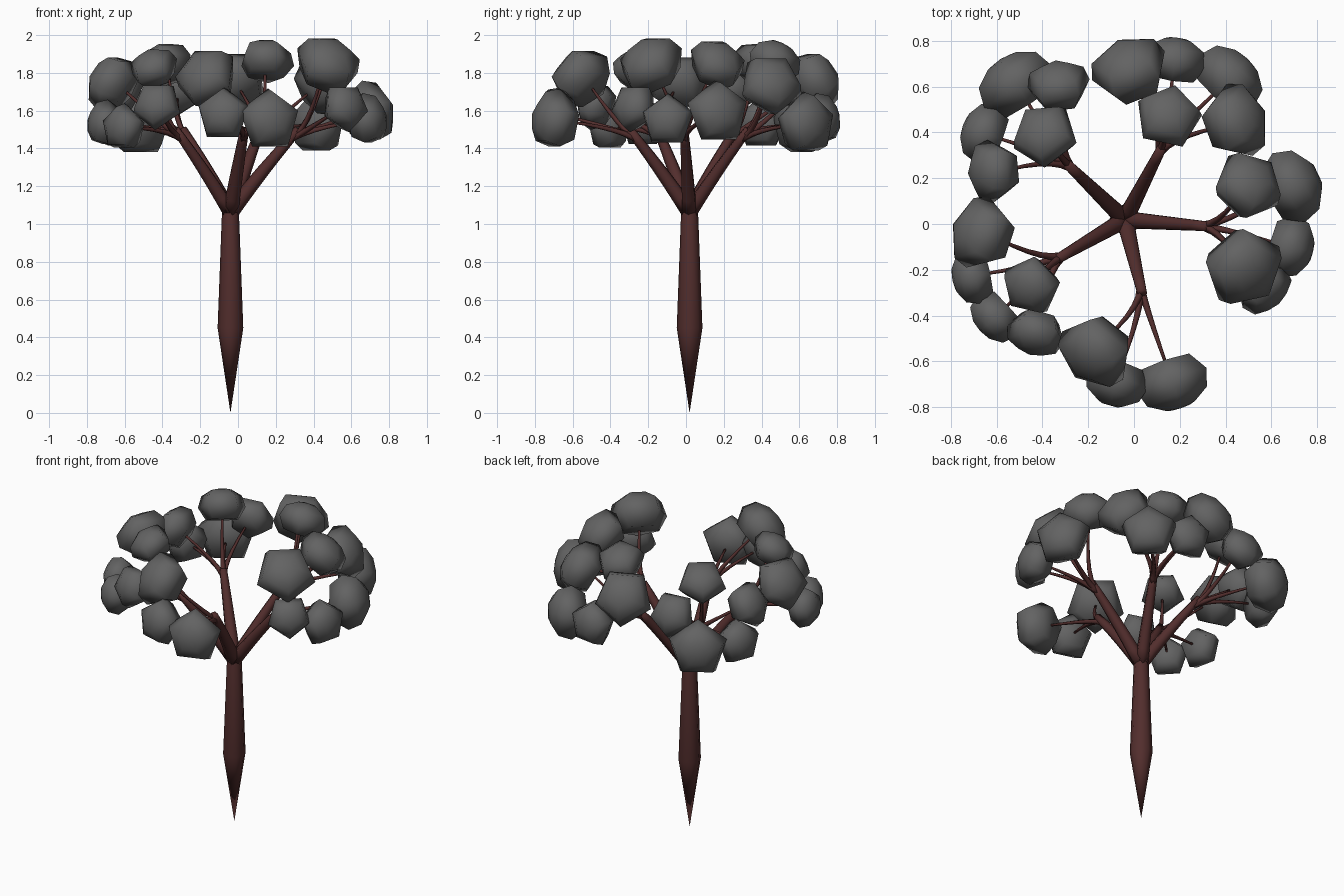
import bpy
import bmesh
from math import cos, sin, tau
from mathutils import Vector

if "Cube" in bpy.data.objects:
    bpy.data.objects.remove(bpy.data.objects["Cube"], do_unlink=True)


def make_material(name, rgb):
    mat = bpy.data.materials.new(name)
    mat.use_nodes = True
    color = (*rgb, 1)
    mat.diffuse_color = color
    mat.node_tree.nodes["Principled BSDF"].inputs["Base Color"].default_value = color
    return mat


BARK = make_material("dark red bark", (0.085, 0.027, 0.026))
LEAF = make_material("grey foliage", (0.124, 0.124, 0.124))


def ring_solid(name, centers, radii, sides, mat, axis=None, turn=0.0):
    """Skin rings of vertices along a path; a zero radius closes to a point."""
    bm = bmesh.new()
    rings = []
    last = len(centers) - 1
    for i, (center, radius) in enumerate(zip(centers, radii)):
        along = axis or (centers[min(i + 1, last)] - centers[max(i - 1, 0)]).normalized()
        # "up" projected across the path keeps the rings aligned
        guide = Vector((0, 0, 1)) if abs(along.z) < 0.98 else Vector((0, 1, 0))
        up = (guide - along * guide.dot(along)).normalized()
        side = up.cross(along)
        rings.append([
            bm.verts.new(center + radius * (up * cos(a) + side * sin(a)))
            for a in (turn + tau * k / sides for k in range(sides))
        ])
    for low, high in zip(rings, rings[1:]):
        for k in range(sides):
            n = (k + 1) % sides
            bm.faces.new((low[k], low[n], high[n], high[k]))
    bm.faces.new(rings[0][::-1])
    bm.faces.new(rings[-1])
    bmesh.ops.remove_doubles(bm, verts=bm.verts, dist=0.0005)
    bmesh.ops.recalc_face_normals(bm, faces=bm.faces)
    for face in bm.faces:
        face.smooth = True
    mesh = bpy.data.meshes.new(name)
    bm.to_mesh(mesh)
    bm.free()
    mesh.materials.append(mat)
    obj = bpy.data.objects.new(name, mesh)
    bpy.context.collection.objects.link(obj)


def limb(name, start, bend, end, r0, r1, sides, steps=6):
    """Tapered limb on a quadratic curve."""
    ts = [i / steps for i in range(steps + 1)]
    path = [start * (1 - t) ** 2 + bend * 2 * t * (1 - t) + end * t * t for t in ts]
    ring_solid(name, path, [r0 + (r1 - r0) * t for t in ts], sides, BARK)


def clump(name, center, axis, radius, turn):
    """Five-sided domed foliage clump with a flat inner side."""
    profile = [(0.68, -0.6), (1, -0.1), (0.85, 0.36), (0.42, 0.6), (0, 0.65)]
    ring_solid(name, [center + axis * h * radius for r, h in profile],
               [r * radius for r, h in profile], 5, LEAF, axis, turn)


# Trunk: spindle with a pointed foot
TRUNK_X, TRUNK_Y = -0.04, 0.019
trunk_profile = [(0, 0), (0.068, 0.45), (0.045, 1.06), (0.03, 1.12)]
ring_solid("trunk", [Vector((TRUNK_X, TRUNK_Y, z)) for r, z in trunk_profile],
           [r for r, z in trunk_profile], 8, BARK, Vector((0, 0, 1)))

# Each bough: fork position, then its clumps as x, y, z, radius
boughs = {
    "left": ((0.32, -0.01, 1.5), [
        (0.5, 0.17, 1.85, 0.16), (0.7, 0.17, 1.59, 0.175), (0.69, -0.1, 1.55, 0.145),
        (0.48, -0.19, 1.85, 0.185), (0.57, -0.28, 1.62, 0.135)]),
    "back": ((0.12, 0.33, 1.5), [
        (0.15, 0.47, 1.87, 0.15), (-0.02, 0.68, 1.76, 0.18), (0.18, 0.72, 1.55, 0.145),
        (0.42, 0.64, 1.53, 0.172), (0.45, 0.45, 1.74, 0.175)]),
    "back_right": ((-0.29, 0.26, 1.5), [
        (-0.39, 0.39, 1.85, 0.15), (-0.52, 0.62, 1.53, 0.182), (-0.33, 0.61, 1.7, 0.145),
        (-0.66, 0.4, 1.53, 0.142), (-0.62, 0.23, 1.7, 0.145)]),
    "right": ((-0.33, -0.15, 1.5), [
        (-0.45, -0.27, 1.83, 0.135), (-0.67, -0.04, 1.75, 0.17), (-0.71, -0.23, 1.53, 0.13),
        (-0.61, -0.41, 1.51, 0.13), (-0.43, -0.48, 1.63, 0.135)]),
    "front": ((0.035, -0.3, 1.5), [
        (-0.17, -0.56, 1.78, 0.178), (0.17, -0.7, 1.55, 0.17), (-0.08, -0.7, 1.58, 0.147)]),
}

for label, (fork, clumps) in boughs.items():
    fork = Vector(fork)
    root = Vector((TRUNK_X, TRUNK_Y, 1.06))
    # Main bough, rising and slightly bowed
    limb(label + "_bough", root, root.lerp(fork, 0.5) + Vector((0, 0, 0.02)), fork,
         0.043, 0.024, 6)
    outward = (fork - root) * Vector((1, 1, 0)).length / 2
    outward.z = 0
    for i, (x, y, z, radius) in enumerate(clumps, 1):
        center = Vector((x, y, z))
        axis = center - fork
        axis.z *= 0.85
        axis.normalize()
        turn = 0 if z < 1.6 else tau / 10
        # Twig starts a little below the fork and ends inside its clump
        start = fork.lerp(root, 0.12)
        limb(f"{label}_twig_{i}", start, fork + outward * 0.2,
             center - axis * radius * 0.5, 0.02, 0.007, 5)
        clump(f"{label}_foliage_{i}", center, axis, radius, turn)
